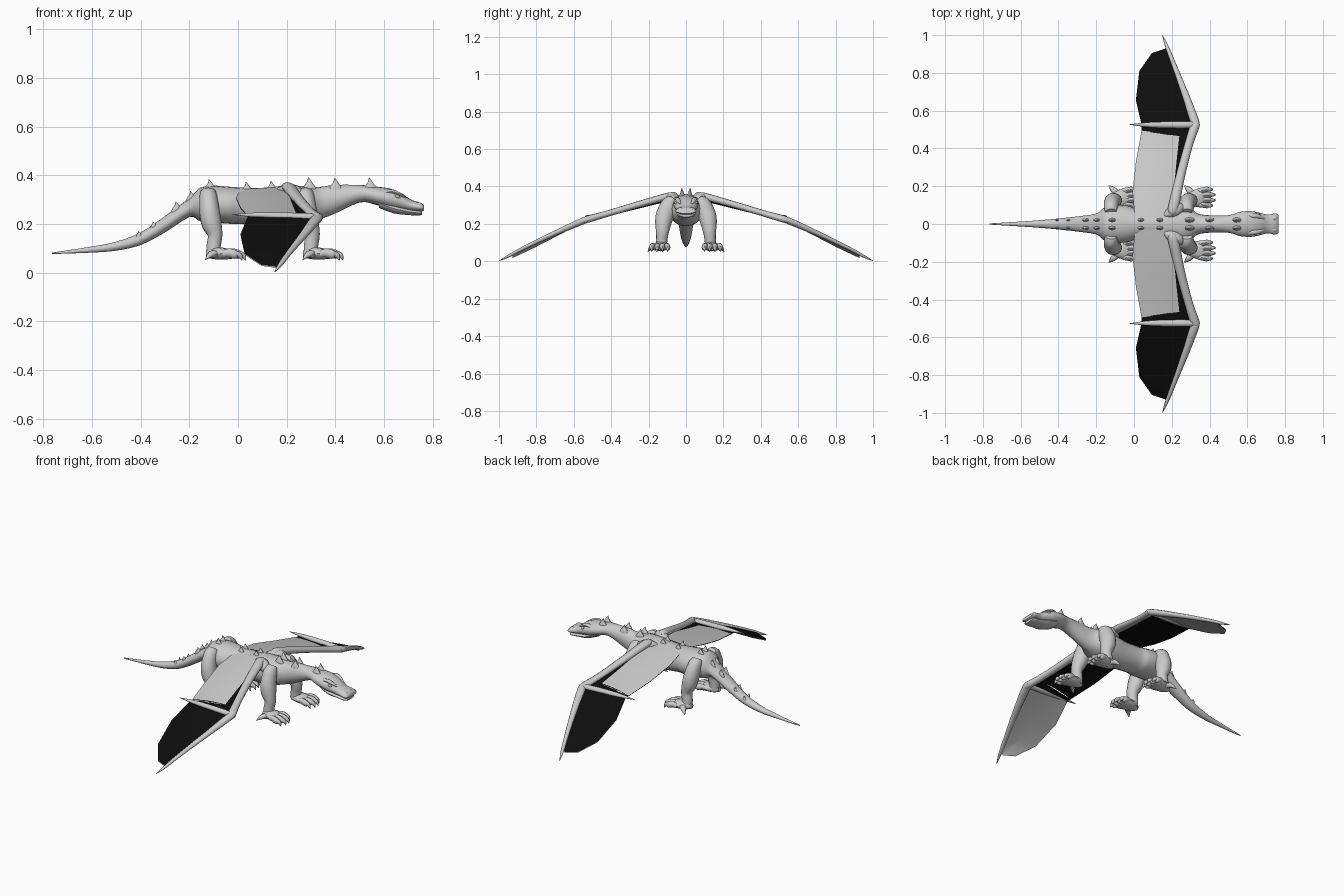
import bpy, bmesh, math
from mathutils import Vector


def spline(st, steps):
    """Catmull-Rom interpolation of station tuples."""
    out = []
    for i in range(len(st) - 1):
        p0, p1, p2, p3 = st[max(i - 1, 0)], st[i], st[i + 1], st[min(i + 2, len(st) - 1)]
        for k in range(steps):
            t = k / steps
            out.append([0.5 * (2 * b + (c - a) * t + (2 * a - 5 * b + 4 * c - d) * t * t
                               + (3 * b - a - 3 * c + d) * t ** 3)
                        for a, b, c, d in zip(p0, p1, p2, p3)])
    return out + [list(st[-1])]


def loft(bm, stations, ref=(0, 0, 1), n=12, steps=3, fixed=None):
    """Elliptic tube; each station is x, y, z, side radius, up radius."""
    st = spline(stations, steps)
    pts = [Vector(s[:3]) for s in st]
    rings = []
    for i, s in enumerate(st):
        t = Vector(fixed) if fixed else (pts[min(i + 1, len(pts) - 1)] - pts[max(i - 1, 0)]).normalized()
        side = Vector(ref).cross(t).normalized()
        up = t.cross(side)
        ra, rb = max(s[3], .001), max(s[4], .001)
        rings.append([bm.verts.new(pts[i] + side * ra * math.cos(a) + up * rb * math.sin(a))
                      for a in (2 * math.pi * k / n for k in range(n))])
    for a, b in zip(rings, rings[1:]):
        for k in range(n):
            bm.faces.new((a[k], a[(k + 1) % n], b[(k + 1) % n], b[k]))
    bm.faces.new(rings[0][::-1])
    bm.faces.new(rings[-1])


def finish(bm, name, mirror, recalc=True, mat=None):
    if recalc:
        bmesh.ops.recalc_face_normals(bm, faces=bm.faces)
    me = bpy.data.meshes.new(name)
    bm.to_mesh(me)
    bm.free()
    ob = bpy.data.objects.new(name, me)
    bpy.context.collection.objects.link(ob)
    if mat:
        me.materials.append(mat)
    if mirror:
        m = ob.modifiers.new("Mirror", 'MIRROR')
        m.use_axis = (False, True, False)
        m.use_mirror_merge = False
    bpy.ops.object.select_all(action='DESELECT')
    ob.select_set(True)
    bpy.context.view_layer.objects.active = ob
    bpy.ops.object.shade_smooth_by_angle(angle=math.radians(50))
    return ob


def part(name, lofts, mirror=True, **kw):
    bm = bmesh.new()
    for st in lofts:
        loft(bm, st, **kw)
    return finish(bm, name, mirror)


# Body, tail, neck and upper head: x, top z, bottom z, half width
profile = [(-.765, .082, .076, .003), (-.6, .107, .082, .013), (-.5, .127, .09, .02),
           (-.4, .165, .113, .029), (-.3, .232, .165, .04), (-.2, .307, .228, .055),
           (-.165, .342, .215, .082), (-.14, .353, .21, .098), (-.09, .357, .205, .1),
           (-.03, .352, .2, .096), (.01, .35, .2, .083),
           (.1, .348, .19, .083), (.18, .356, .188, .093), (.27, .355, .2, .098),
           (.305, .352, .21, .08), (.34, .352, .22, .055), (.4, .36, .243, .046), (.5, .36, .288, .046),
           (.56, .354, .28, .064), (.62, .346, .262, .068), (.67, .327, .254, .058),
           (.71, .3, .25, .05), (.75, .287, .25, .056), (.765, .275, .255, .046)]
part("body", [[(x, 0, (t + b) / 2, w, (t - b) / 2) for x, t, b, w in profile]],
     mirror=False, n=20, fixed=(1, 0, 0))

# Lower jaw
part("lower_jaw", [[(.58, 0, .285, .045, .02), (.64, 0, .263, .055, .02), (.7, 0, .25, .046, .014),
                    (.74, 0, .245, .046, .011), (.757, 0, .244, .036, .007)]],
     mirror=False, n=14, fixed=(1, 0, 0))

# Head details
part("brow_ridge", [[(.59, .046, .325, .01, .008), (.63, .044, .333, .013, .009),
                     (.66, .04, .323, .012, .008), (.69, .03, .307, .005, .004)]], n=8)
part("eye", [[(.645, .056, .315, .002, .002), (.656, .055, .312, .008, .007),
              (.668, .052, .307, .002, .002)]], n=8)
part("nostril", [[(.725, .03, .284, .003, .003), (.745, .03, .281, .013, .008),
                  (.762, .03, .272, .003, .003)]], n=8)

# Paired back spikes, wide at the base and swept back: x, base z, height
spikes = [(-.41, .155, .016), (-.35, .192, .018), (-.255, .262, .03), (-.195, .305, .03),
          (-.118, .345, .038), (.033, .34, .033), (.135, .34, .037), (.29, .346, .045),
          (.398, .346, .043), (.54, .346, .044)]
part("back_spikes", [[(x + .004, .021, z - .012, h * .33, h * .8), (x + .003, .021, z + h * .15, h * .3, h * .55),
                      (x + .003, .021, z + h * .55, h * .18, h * .25),
                      (x - .001, .022, z + h, .001, .001)] for x, z, h in spikes],
     n=8, steps=2, ref=(1, 0, 0))

# Legs and clawed feet
for label, dx in (("hind", 0), ("front", .4)):
    part(label + "_leg", [[(-.122 + dx, .065, .335, .02, .03), (-.122 + dx, .085, .31, .042, .037),
                           (-.117 + dx, .112, .25, .048, .042), (-.108 + dx, .122, .2, .043, .042),
                           (-.094 + dx, .126, .155, .034, .031), (-.1 + dx, .13, .11, .03, .03),
                           (-.1 + dx, .132, .07, .032, .03)]],
         n=14, ref=(1, 0, 0))
    part(label + "_foot", [[(-.132 + dx, .134, .077, .016, .014), (-.1 + dx, .136, .08, .038, .025),
                            (-.05 + dx, .138, .077, .05, .023), (-.015 + dx, .14, .072, .045, .014)]],
         n=12, fixed=(1, 0, 0))
    toes, claws = [], []
    for y0, y1, reach in ((.106, .098, -.014), (.129, .126, 0), (.152, .155, 0), (.174, .183, -.014)):
        e = dx + reach
        toes.append([(-.06 + dx, y0, .075, .014, .014), (-.025 + e, (y0 + y1) / 2, .081, .015, .018),
                     (.003 + e, y1, .074, .015, .018), (.014 + e, y1, .072, .007, .01)])
        claws.append([(.002 + e, y1, .078, .012, .012), (.022 + e, y1, .07, .009, .011),
                      (.031 + e, y1, .05, .001, .001)])
    # rear spur
    claws.append([(-.085 + dx, .155, .075, .018, .015), (-.11 + dx, .182, .075, .016, .014),
                  (-.135 + dx, .204, .052, .001, .001)])
    part(label + "_toes", toes, n=8)
    part(label + "_claws", claws, n=8)

# Wing bones
part("wing_shoulder", [[(.16, .045, .335, .01, .01), (.2, .065, .342, .032, .022),
                        (.24, .085, .325, .03, .03), (.26, .09, .29, .008, .008)]], n=10)
part("wing_arm", [[(.195, .055, .35, .015, .012), (.208, .085, .35, .028, .02),
                   (.245, .25, .305, .024, .018), (.29, .42, .255, .022, .017),
                   (.325, .525, .225, .024, .019), (.335, .54, .22, .01, .01)]], n=10)
part("wing_finger", [[(.333, .505, .228, .012, .01), (.322, .54, .22, .024, .018),
                      (.27, .69, .155, .018, .014), (.205, .86, .075, .012, .01),
                      (.172, .945, .03, .009, .008), (.15, 1.0, .002, .001, .001)]], n=10)
part("wing_spur", [[(.335, .525, .225, .01, .01), (.29, .525, .229, .018, .015),
                    (.1, .525, .236, .015, .012), (-.025, .527, .238, .001, .001)]],
     n=10, fixed=(1, 0, 0))

# Wing membranes: ruled sheets, grey on one side and black on the other
black = bpy.data.materials.new("black_membrane")
black.diffuse_color = (0.004, 0.004, 0.004, 1)


def membrane(name, strips, up, dz=0, mat=None):
    bm = bmesh.new()
    for rear, front, cols in strips:
        rows = [[bm.verts.new(Vector(a).lerp(Vector(b), k / cols)
                              + Vector((0, 0, dz + .006 * math.sin(math.pi * k / cols))))
                 for k in range(cols + 1)] for a, b in zip(rear, front)]
        for r, s in zip(rows, rows[1:]):
            for k in range(cols):
                f = bm.faces.new((r[k], r[k + 1], s[k + 1], s[k]))
                f.normal_update()
                if (f.normal.z > 0) != up:
                    f.normal_flip()
    bmesh.ops.remove_doubles(bm, verts=bm.verts, dist=1e-5)
    finish(bm, name, True, False, mat)


rear = [(.005, .03, .335), (-.008, .17, .305), (.01, .33, .265), (.04, .495, .232)]
mid = [(.2, .03, .345), (.21, .17, .32), (.225, .33, .277), (.24, .465, .242)]
lead = [(.202, .055, .345), (.228, .17, .325), (.267, .33, .28), (.3, .5, .235)]
inner = (rear, mid, 6)
membrane("inner_membrane_top", [inner], True, .002)
membrane("inner_membrane_underside",
         [inner, (mid, lead, 1),
          ([rear[-1], mid[-1], lead[-1]], [(.04, .525, .232), (.24, .525, .228), (.31, .525, .227)], 1)],
         False, -.002, black)

outer = ([(.04, .525, .228), (.01, .655, .155), (.028, .81, .075), (.095, .905, .03), (.165, .928, .02)],
         [(.32, .525, .225), (.283, .655, .168), (.225, .81, .098), (.188, .905, .05), (.178, .93, .036)], 2)
membrane("outer_membrane_top", [outer], True, .002, black)
membrane("outer_membrane_underside", [outer], False, -.002)
